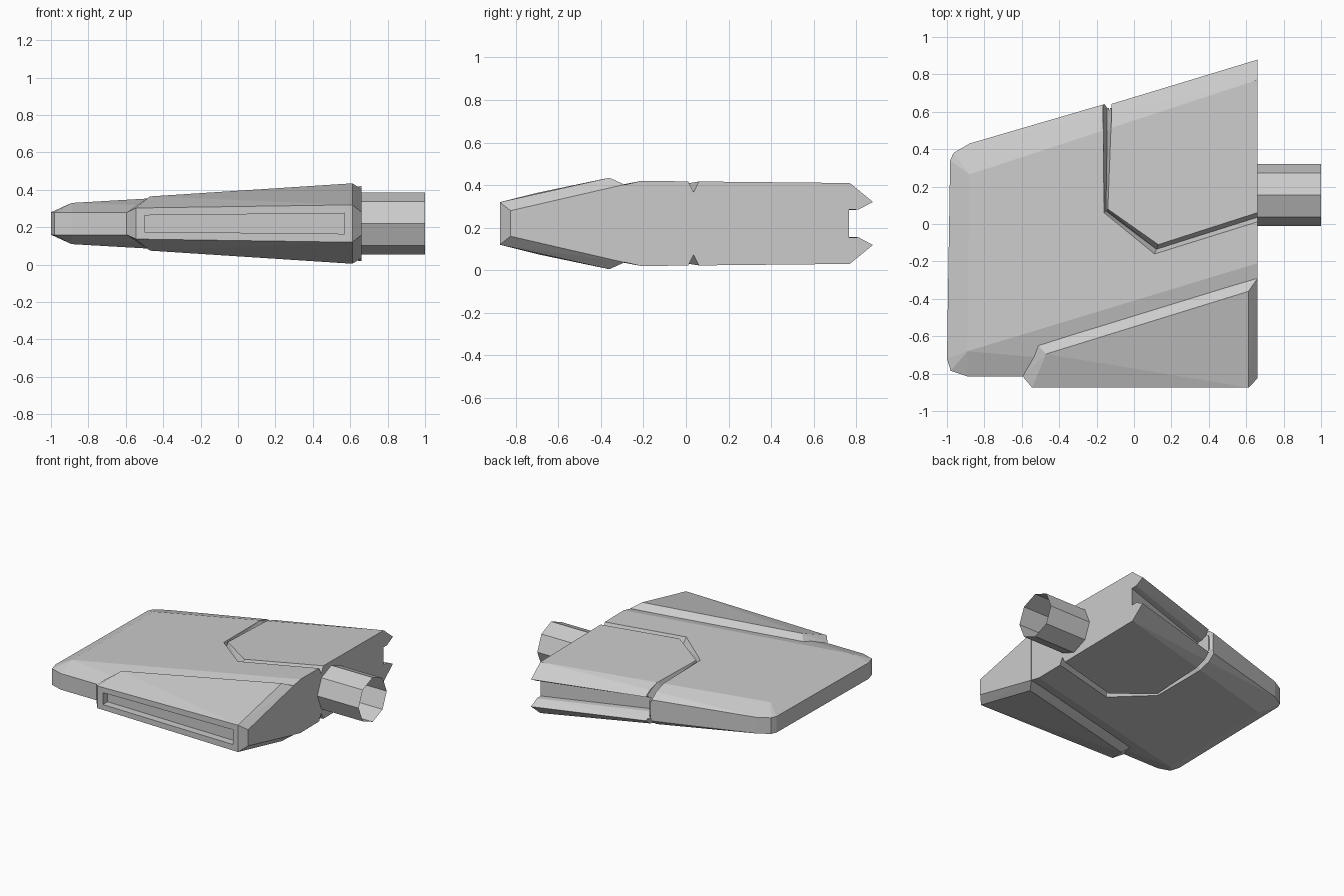
import bpy, bmesh, math
from mathutils import Vector

if "Cube" in bpy.data.objects:
    bpy.data.objects.remove(bpy.data.objects["Cube"])

ZC = 0.22  # mid plane; the shape is mirrored above and below it


def finish(name, bm):
    bmesh.ops.recalc_face_normals(bm, faces=bm.faces)
    me = bpy.data.meshes.new(name)
    bm.to_mesh(me)
    bm.free()
    ob = bpy.data.objects.new(name, me)
    bpy.context.collection.objects.link(ob)
    return ob


def mirrored_hull(name, pts):
    """Convex solid from points (x, y, half thickness)."""
    bm = bmesh.new()
    for x, y, h in pts:
        for s in (1, -1):
            bm.verts.new((x, y, ZC + s * h))
    res = bmesh.ops.convex_hull(bm, input=bm.verts)
    loose = [v for v in bm.verts if not v.link_faces]
    bmesh.ops.delete(bm, geom=loose, context='VERTS')
    bmesh.ops.dissolve_limit(bm, angle_limit=math.radians(1.5),
                             verts=bm.verts, edges=bm.edges)
    return finish(name, bm)


def loft(name, rings):
    """Closed solid through equal-length rings of points."""
    bm = bmesh.new()
    rows = [[bm.verts.new(p) for p in r] for r in rings]
    n = len(rows[0])
    for a, b in zip(rows, rows[1:]):
        for i in range(n):
            j = (i + 1) % n
            bm.faces.new((a[i], a[j], b[j], b[i]))
    bm.faces.new(rows[0])
    bm.faces.new(rows[-1])
    bmesh.ops.triangulate(bm, faces=bm.faces)
    return finish(name, bm)


def cut(ob, cutter):
    mod = ob.modifiers.new("cut", 'BOOLEAN')
    mod.operation = 'DIFFERENCE'
    mod.solver = 'EXACT'
    mod.object = cutter
    bpy.context.view_layer.objects.active = ob
    bpy.ops.object.modifier_apply(modifier=mod.name)
    bpy.data.objects.remove(cutter)


# Main wedge body: rim points, then ridge points of the flat top
body = mirrored_hull("main_body", [
    (-1, -0.72, .06), (-0.98, -0.785, .06), (-0.89, -0.815, .06),
    (0.66, -0.815, .06), (0.66, 0.88, .10), (-0.88, 0.43, .06),
    (-0.965, 0.38, .06), (-0.983, 0.34, .06),
    (-0.89, -0.68, .11), (-0.88, 0.265, .11),
    (0.66, 0.77, .19), (0.66, -0.21, .20)])


def surface(x, y):
    """Half thickness of the body near the panel."""
    h = 0.197 - 0.056 * (0.66 - x)
    ridge = 0.77 - 0.33 * (0.66 - x)
    rim = 0.10 - 0.026 * (0.66 - x)
    return h if y <= ridge else h + (rim - h) * (y - ridge) / 0.14


# V-shaped panel groove, top and bottom
outer = [(-0.167, .72), (-0.165, .50), (-0.16, .06), (0.11, -.16), (0.72, .03)]
inner = [(-0.120, .72), (-0.122, .50), (-0.14, .08), (0.13, -.11), (0.72, .08)]
for s in (1, -1):
    rings = []
    for a, b in zip(outer, inner):
        m = ((a[0] + b[0]) / 2, (a[1] + b[1]) / 2)
        section = [(a, .1), (a, 0), (m, -.05), (b, 0), (b, .1)]
        rings.append([(p[0], p[1], ZC + s * (surface(*p) + d))
                      for p, d in section])
    cut(body, loft("groove_cutter", rings))

# Channel between the two rear fins of the panel
rings = []
for x, y, k in ((-0.135, 0.623, .8), (0.70, 0.893, 1.01)):
    half = [(-.115, .065), (-.07, .065), (0, .102), (.1, .155)]
    prof = half + [(dy, -h) for dy, h in reversed(half)]
    rings.append([(x, y + dy, ZC + h * k) for dy, h in prof])
cut(body, loft("channel_cutter", rings))

# Groove carried down across the rear rim
cut(body, loft("rim_cutter", [
    [(-0.165, .8, z), (-0.16, .645, z), (-0.143, .62, z), (-0.12, .62, z), (-0.12, .8, z)]
    for z in (-0.2, 0.7)]))

# Front pod with chamfered ends
pod = mirrored_hull("front_pod", [
    (-0.47, -0.695, .145), (0.612, -0.36, .215),
    (-0.545, -0.875, .083), (0.612, -0.875, .10),
    (-0.52, -0.64, .105), (0.661, -0.29, .183),
    (0.661, -0.825, .06), (-0.595, -0.815, .06)])
cut(pod, mirrored_hull("slot_cutter", [
    (-0.5, -0.95, .044), (-0.5, -0.82, .044),
    (0.57, -0.95, .055), (0.57, -0.82, .055)]))

# Open eight-sided connector tube
bpy.ops.mesh.primitive_cylinder_add(
    vertices=8, radius=0.165, depth=0.34, end_fill_type='NOTHING',
    location=(0.83, 0.155, ZC), rotation=(0, math.pi / 2, 0))
bpy.context.object.name = "connector_tube"
